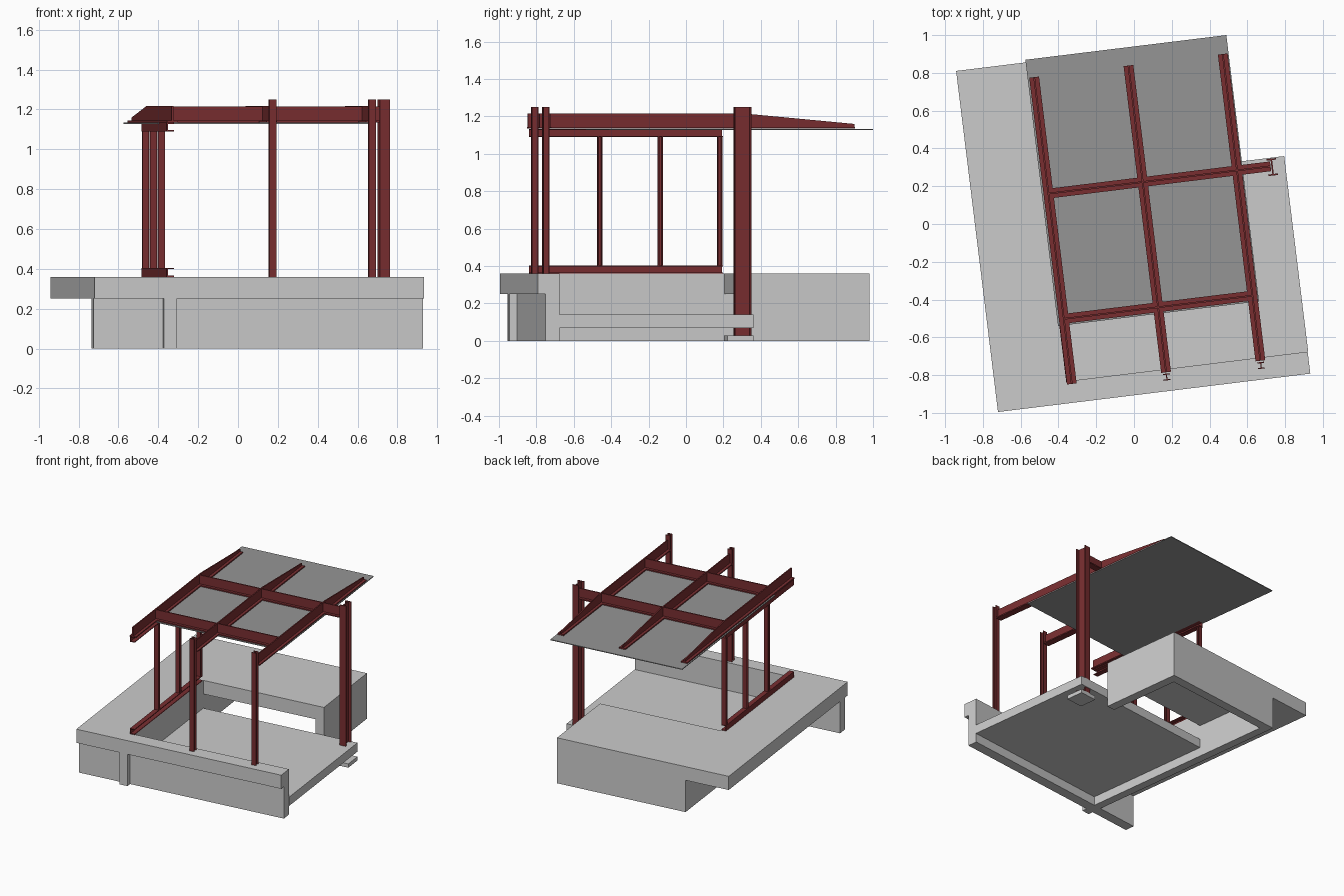
import bpy, bmesh, math

if "Cube" in bpy.data.objects:
    bpy.data.objects.remove(bpy.data.objects["Cube"])

TURN = math.radians(7.0)          # whole building is turned on plan


def material(name, col):
    m = bpy.data.materials.new(name)
    m.diffuse_color = (*col, 1)
    m.use_nodes = True
    m.node_tree.nodes["Principled BSDF"].inputs["Base Color"].default_value = m.diffuse_color
    return m


RED = material("red_steel", (0.19, 0.027, 0.03))
DARK = material("dark_roof", (0.3, 0.3, 0.3))


def prism(bm, pts, axis, a, b):
    """Extrude a 2D outline along axis 0/1/2 from a to b."""
    def place(p, t):
        return [(t, p[0], p[1]), (p[0], t, p[1]), (p[0], p[1], t)][axis]
    lo = [bm.verts.new(place(p, a)) for p in pts]
    hi = [bm.verts.new(place(p, b)) for p in pts]
    n = len(pts)
    bm.faces.new(lo)
    bm.faces.new(hi)
    for i in range(n):
        j = (i + 1) % n
        bm.faces.new((lo[i], lo[j], hi[j], hi[i]))


def make(name, prisms, mat=None):
    bm = bmesh.new()
    for p in prisms:
        prism(bm, *p)
    bmesh.ops.recalc_face_normals(bm, faces=bm.faces)
    me = bpy.data.meshes.new(name)
    bm.to_mesh(me)
    bm.free()
    ob = bpy.data.objects.new(name, me)
    ob.rotation_euler.z = TURN
    bpy.context.collection.objects.link(ob)
    if mat:
        me.materials.append(mat)
    return ob


def rect(x0, x1, y0, y1):
    return [(x0, y0), (x1, y0), (x1, y1), (x0, y1)]


def box(x0, x1, y0, y1, z0, z1):
    return (rect(x0, x1, y0, y1), 2, z0, z1)


def h_outline(x, y, w, d, t):
    """H section with flanges facing front and back."""
    a, b, c = w / 2, d / 2, t / 2
    return [(x + i, y + j) for i, j in [
        (-a, -b), (a, -b), (a, -b + t), (c, -b + t), (c, b - t), (a, b - t),
        (a, b), (-a, b), (-a, b - t), (-c, b - t), (-c, -b + t), (-a, -b + t)]]


def tee_outline(c, w, t, z0, z1):
    """Inverted T section: flange below, web above."""
    a, b = w / 2, t / 2
    return [(c - a, z0), (c + a, z0), (c + a, z0 + t), (c + b, z0 + t),
            (c + b, z1), (c - b, z1), (c - b, z0 + t), (c - a, z0 + t)]


# Upper floor slab wrapping the sunken court
make("upper_floor_slab", [([(-0.836, -0.90), (0.83, -0.90), (0.83, -0.783),
     (-0.42, -0.783), (-0.42, 0.26), (0.56, 0.26), (0.56, 0.919),
     (-0.836, 0.919)], 2, 0.252, 0.36)])

# Retaining walls and sunken floor
make("front_wall", [box(-0.836, 0.83, -0.86, -0.783, 0, 0.252)])
make("left_wall", [box(-0.485, -0.42, -0.90, 0.919, 0, 0.252)])
make("back_wall", [box(-0.42, 0.56, 0.85, 0.919, 0, 0.252)])
make("right_wall", [box(0.49, 0.56, 0.26, 0.85, 0, 0.252)])
make("sunken_floor", [box(-0.42, 0.833, -0.783, 0.26, 0.07, 0.14)])
make("column_footing", [box(0.69, 0.833, 0.12, 0.26, 0, 0.03)])

# Roof sheet
make("roof_sheet", [box(-0.465, 0.607, -0.487, 0.933, 1.128, 1.134)], DARK)

# Long roof beams, tapering over the back overhang
BEAMS = (-0.43, 0.073, 0.576)
Z0, Z1, T = 1.135, 1.216, 0.009
for i, u in enumerate(BEAMS):
    web = [(-0.80, Z0 + T), (0.836, Z0 + T), (0.836, 1.16), (0.24, Z1), (-0.80, Z1)]
    make(f"roof_beam_{i}", [(web, 0, u - T / 2, u + T / 2),
                            box(u - 0.026, u + 0.026, -0.80, 0.836, Z0, Z0 + T)], RED)

# Cross beams
for name, v, end in (("front_cross_beam", -0.453, 0.576), ("back_cross_beam", 0.215, 0.755)):
    make(name, [(tee_outline(v, 0.052, T, Z0, Z1 - 0.002), 0, -0.43, end)], RED)

# Front posts and tall back column
for i, u in enumerate(BEAMS[1:]):
    make(f"front_post_{i}", [(h_outline(u, -0.825, 0.036, 0.036, 0.006), 2, 0.36, 1.25)], RED)
make("back_column", [(h_outline(0.763, 0.21, 0.052, 0.09, 0.008), 2, 0.03, 1.25)], RED)

# Window frame: channel rails and three mullions
for name, z in (("bottom_rail", 0.36), ("top_rail", 1.09)):
    h, t, a, b = 0.044, 0.006, -0.458, -0.42
    make("frame_" + name, [([(a, z), (b, z), (b, z + t), (a + t, z + t), (a + t, z + h - t),
         (b, z + h - t), (b, z + h), (a, z + h)], 1, -0.79, 0.25)], RED)
for i, v in enumerate((-0.41, -0.085, 0.235)):
    make(f"frame_mullion_{i}", [(h_outline(-0.439, v, 0.034, 0.026, 0.006), 2, 0.40, 1.094)], RED)
